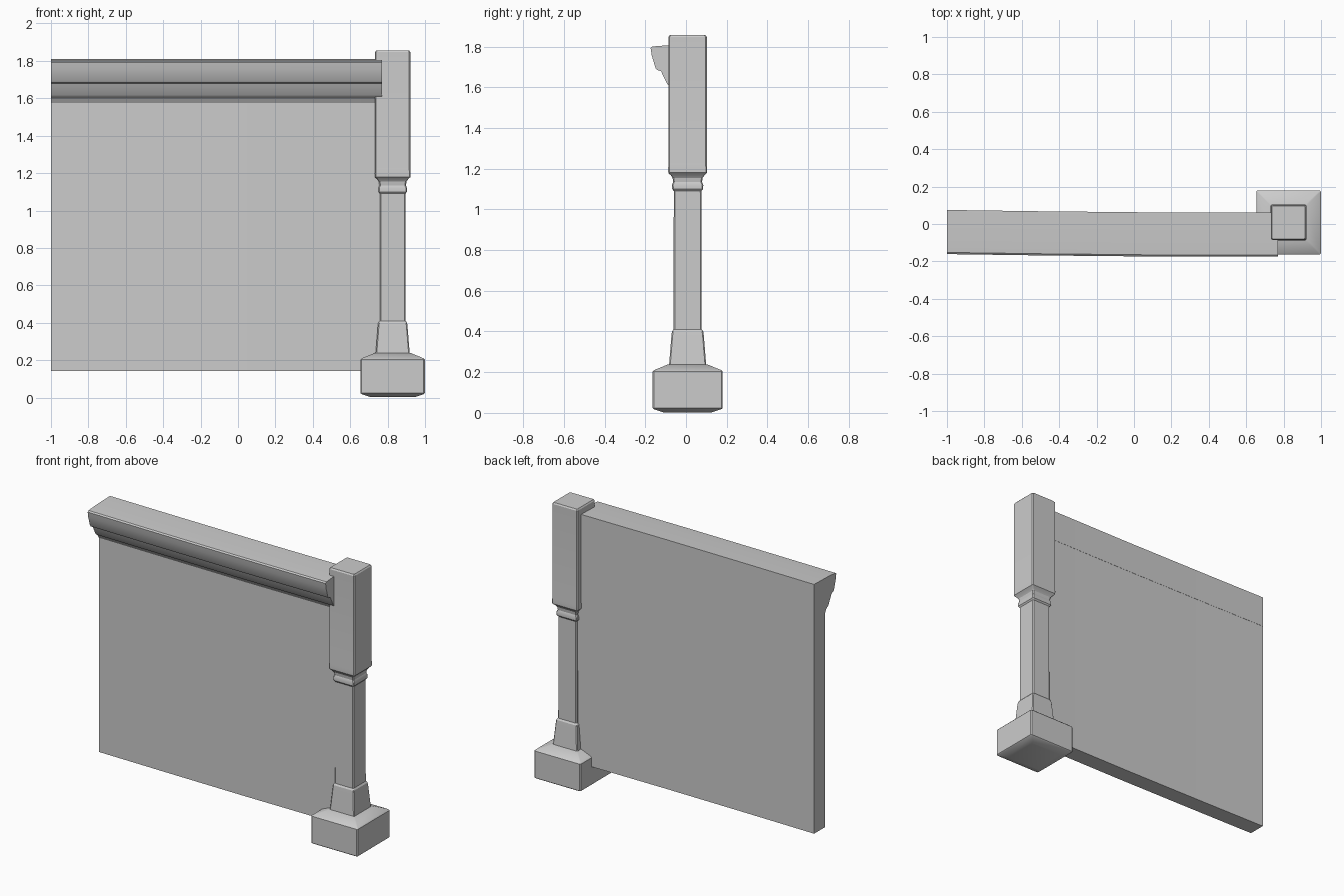
import bpy, bmesh

if "Cube" in bpy.data.objects:
    bpy.data.objects.remove(bpy.data.objects["Cube"])


def loft(name, rings):
    """Skin a stack of equal-sized point rings, cap both ends, smooth by angle."""
    bm = bmesh.new()
    loops = [[bm.verts.new(p) for p in ring] for ring in rings]
    n = len(loops[0])
    for a, b in zip(loops, loops[1:]):
        for i in range(n):
            j = (i + 1) % n
            bm.faces.new((a[i], a[j], b[j], b[i]))
    bm.faces.new(loops[0])
    bm.faces.new(loops[-1])
    bmesh.ops.recalc_face_normals(bm, faces=bm.faces)
    mesh = bpy.data.meshes.new(name)
    bm.to_mesh(mesh)
    bm.free()
    obj = bpy.data.objects.new(name, mesh)
    bpy.context.collection.objects.link(obj)
    bpy.ops.object.select_all(action='DESELECT')
    obj.select_set(True)
    bpy.context.view_layer.objects.active = obj
    bpy.ops.object.shade_smooth_by_angle(angle=0.45)
    return obj


def square_ring(h, z, cx=0.827, cy=0.008, c=0.006):
    """Square outline with slightly eased corners."""
    k = h - c
    pts = [(h, -k), (h, k), (k, h), (-k, h), (-h, k), (-h, -k), (-k, -h), (k, -h)]
    return [(cx + x, cy + y, z) for x, y in pts]


# Post: footing, tapered plinth, shaft, necking bead and square head
post_profile = {
    "post_footing": [(0.12, 0.003), (0.165, 0.018), (0.172, 0.024), (0.172, 0.203),
                     (0.165, 0.21), (0.097, 0.238)],
    "post_plinth": [(0.092, 0.23), (0.09, 0.25), (0.08, 0.375), (0.077, 0.40), (0.068, 0.412)],
    "post_shaft": [(0.069, 0.40), (0.068, 1.09), (0.076, 1.10), (0.077, 1.12), (0.071, 1.135),
                   (0.074, 1.155), (0.083, 1.168), (0.094, 1.178)],
    "post_head": [(0.083, 1.168), (0.095, 1.18), (0.096, 1.20), (0.094, 1.22),
                  (0.094, 1.847), (0.088, 1.856)],
}
for name, profile in post_profile.items():
    loft(name, [square_ring(h, z) for h, z in profile])

# Wall panel and cornice: (y, z) sections swept along x with a slight drift
stations = [(-1.0, 0.013), (-0.5, 0.006), (0.1, 0.0), (0.77, 0.0)]


def sweep(name, section):
    return loft(name, [[(x, y + d, z) for y, z in section] for x, d in stations])


sweep("wall_panel", [(-0.055, 0.142), (0.061, 0.142), (0.061, 1.70), (-0.055, 1.70)])
sweep("cornice", [(0.062, 1.60), (0.062, 1.81), (-0.09, 1.806), (-0.165, 1.80),
                  (-0.174, 1.792), (-0.168, 1.755), (-0.15, 1.695), (-0.143, 1.685),
                  (-0.122, 1.678), (-0.114, 1.66), (-0.093, 1.618), (-0.085, 1.608),
                  (-0.07, 1.60), (-0.055, 1.575), (-0.04, 1.575)])
